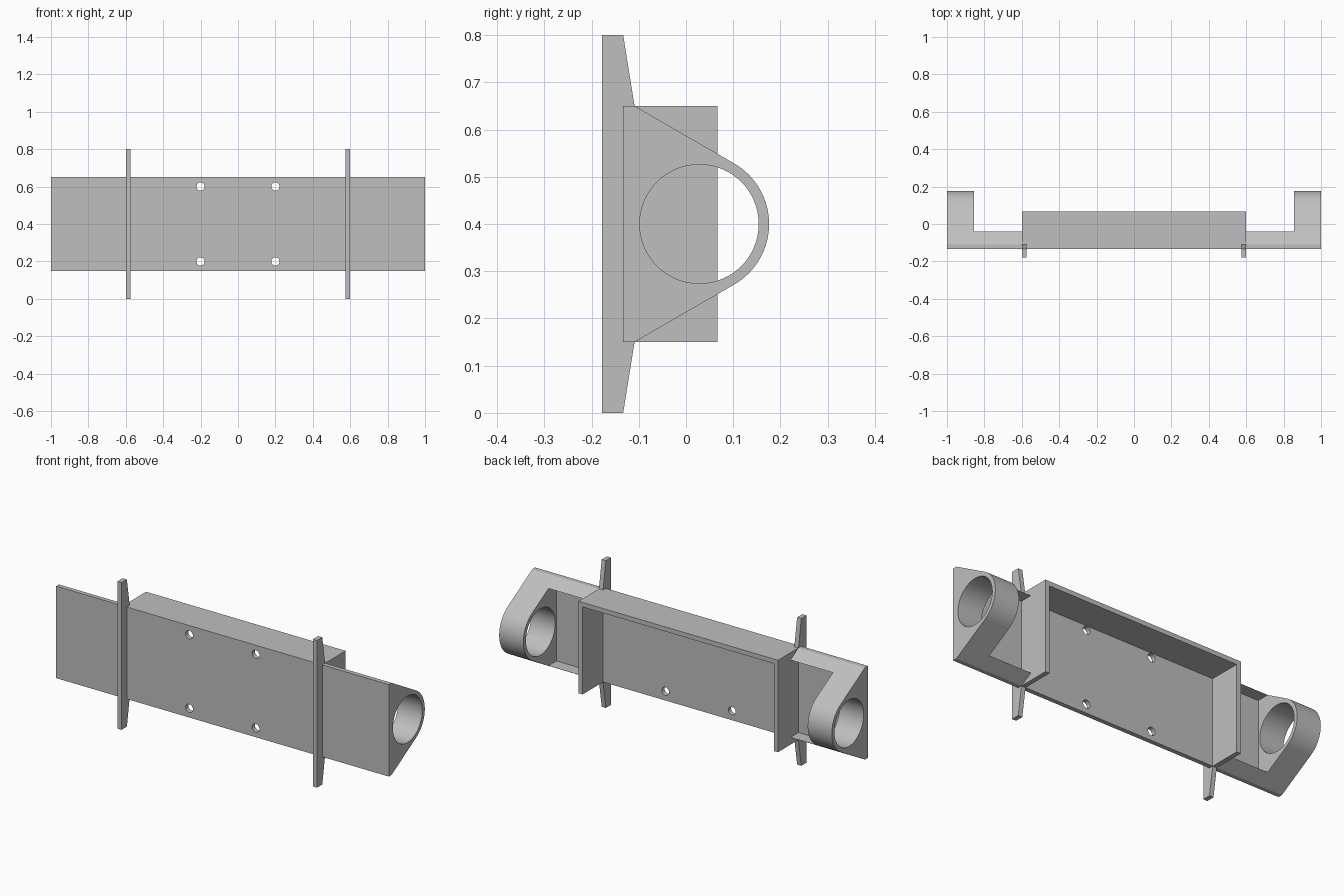
import bpy
import bmesh
from math import cos, sin, pi, radians, atan2, acos, hypot

cube = bpy.data.objects.get("Cube")
if cube:
    bpy.data.objects.remove(cube, do_unlink=True)

grey = bpy.data.materials.new("plain grey")
grey.use_nodes = True
colour = (0.52, 0.52, 0.52, 1)
grey.diffuse_color = colour
grey.node_tree.nodes["Principled BSDF"].inputs["Base Color"].default_value = colour

MID = 0.4                         # height of the symmetry plane
FRONT, INNER, BACK = -0.133, -0.109, 0.067
HALF, WALL = 0.25, 0.025          # half height of the plate, wall thickness
BOX_X, ARM_X = 0.6, 0.855
BORE_Y, BORE_R, EYE_R = 0.028, 0.126, 0.148


def prism(name, profile, x0, x1):
    """Extrude a (y, z) outline along x."""
    bm = bmesh.new()
    face = bm.faces.new([bm.verts.new((x0, y, z)) for y, z in profile])
    side = bmesh.ops.extrude_face_region(bm, geom=[face])["geom"]
    verts = [g for g in side if isinstance(g, bmesh.types.BMVert)]
    bmesh.ops.translate(bm, verts=verts, vec=(x1 - x0, 0, 0))
    bmesh.ops.recalc_face_normals(bm, faces=bm.faces)
    mesh = bpy.data.meshes.new(name)
    bm.to_mesh(mesh)
    bm.free()
    mesh.materials.append(grey)
    obj = bpy.data.objects.new(name, mesh)
    bpy.context.collection.objects.link(obj)
    return obj


def rect(y0, y1, z0, z1):
    return [(y0, z0), (y1, z0), (y1, z1), (y0, z1)]


def select(obj):
    bpy.ops.object.select_all(action="DESELECT")
    obj.select_set(True)
    bpy.context.view_layer.objects.active = obj


def drill(obj, location, radius, depth, rotation, sides):
    """Cut a round hole through a part."""
    bpy.ops.mesh.primitive_cylinder_add(vertices=sides, radius=radius, depth=depth,
                                        location=location, rotation=rotation)
    cutter = bpy.context.object
    cutter.hide_render = True
    cutter.data.materials.append(grey)
    select(obj)
    mod = obj.modifiers.new("hole", "BOOLEAN")
    mod.operation, mod.solver, mod.object = "DIFFERENCE", "EXACT", cutter
    bpy.ops.object.modifier_apply(modifier=mod.name)
    bpy.data.objects.remove(cutter, do_unlink=True)


def smooth(obj):
    select(obj)
    bpy.ops.object.shade_smooth_by_angle(angle=radians(20))


# Front plate with four screw holes
plate = prism("front_plate", rect(FRONT, INNER, MID - HALF, MID + HALF), -1, 1)
for x in (-0.2, 0.2):
    for dz in (-0.2, 0.2):
        drill(plate, (x, FRONT, MID + dz), 0.022, 0.2, (pi / 2, 0, 0), 32)
smooth(plate)

# Hood behind the plate, open at the back and below
prism("hood_top", rect(INNER, BACK, MID + HALF - WALL, MID + HALF), -BOX_X, BOX_X)

# Bracket outline: straight sides tangent to the round eye
dy = INNER - BORE_Y
tangent = atan2(HALF, dy) - acos(EYE_R / hypot(dy, HALF))
steps = 32
arc = [-tangent + 2 * tangent * i / steps for i in range(steps + 1)]
eye = [(INNER, MID - HALF)]
eye += [(BORE_Y + EYE_R * cos(a), MID + EYE_R * sin(a)) for a in arc]
eye += [(INNER, MID + HALF)]

# Lip outline follows the bracket's slope
lip_y = -0.04
drop = (lip_y - INNER) / (BORE_Y + EYE_R * cos(tangent) - INNER)
drop *= HALF - EYE_R * sin(tangent)

for s, side in ((1, "left"), (-1, "right")):
    prism(side + "_hood_wall", rect(INNER, BACK, MID - HALF, MID + HALF - WALL),
          s * (BOX_X - WALL), s * BOX_X)

    bracket = prism(side + "_bracket", eye, s * ARM_X, s)
    drill(bracket, (s * 0.93, BORE_Y, MID), BORE_R, 0.5, (0, pi / 2, 0), 64)
    smooth(bracket)

    for v, level in ((1, "upper"), (-1, "lower")):
        edge = MID + v * HALF
        low = edge - v * drop
        prism(f"{side}_{level}_lip", [(INNER, edge), (lip_y, low), (INNER, low)],
              s * BOX_X, s * ARM_X)

    # Tall fin crossing the plate, tapered at both ends
    top, tip = 2 * MID, -0.178
    fin = [(tip, 0), (FRONT, 0), (INNER, MID - HALF),
           (INNER, MID + HALF), (FRONT, top), (tip, top)]
    prism(side + "_fin", fin, s * (BOX_X - WALL), s * BOX_X)
